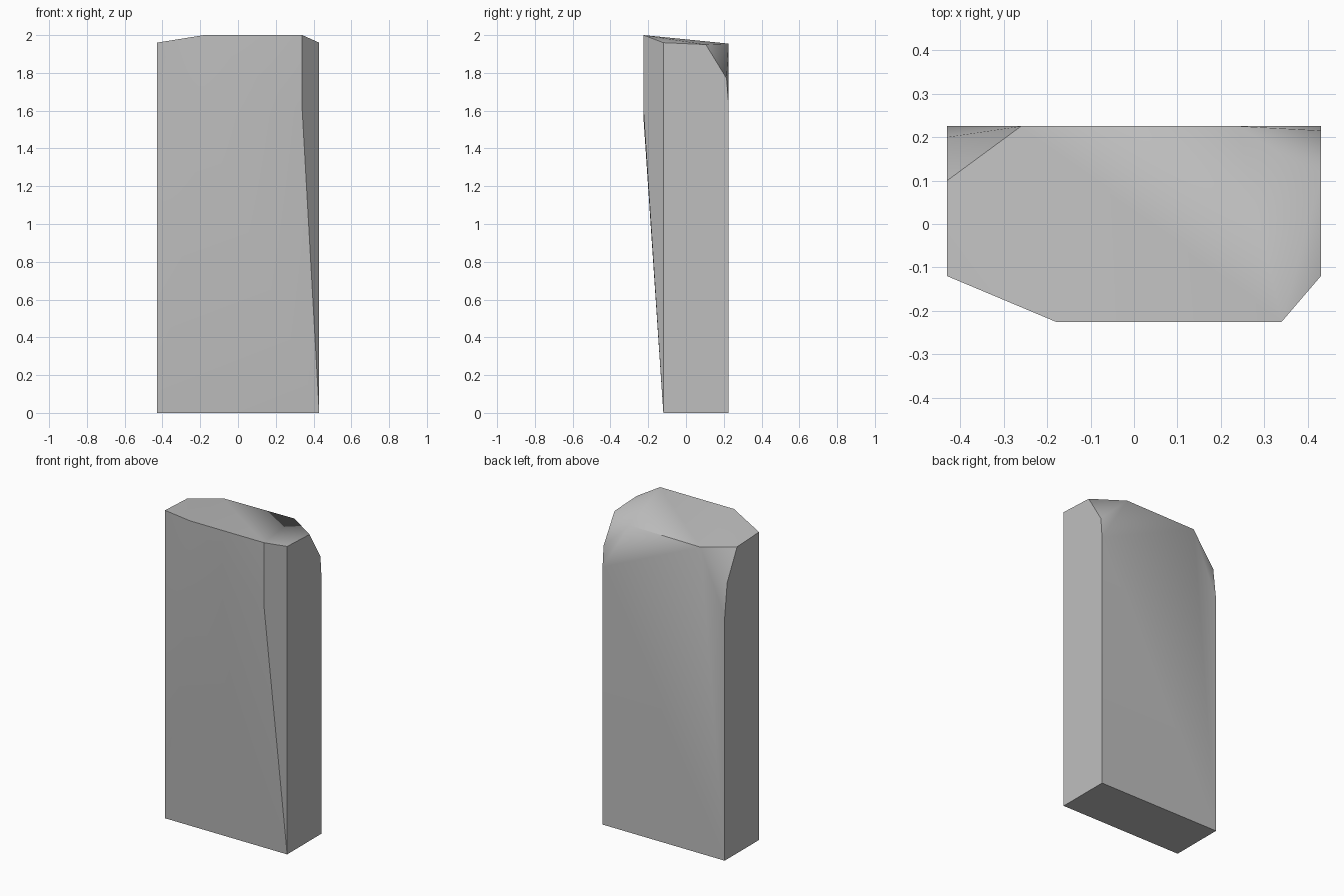
import bpy
import bmesh
from math import radians
from mathutils import Vector

cube = bpy.data.objects.get("Cube")
if cube:
    bpy.data.objects.remove(cube, do_unlink=True)

W, FRONT, SIDE_FRONT, BACK = 0.43, -0.225, -0.12, 0.225

# Stone colour
stone = bpy.data.materials.new("stone_grey")
stone.use_nodes = True
grey = (0.52, 0.52, 0.52, 1)
stone.diffuse_color = grey
bsdf = stone.node_tree.nodes["Principled BSDF"]
bsdf.inputs["Base Color"].default_value = grey
bsdf.inputs["Roughness"].default_value = 0.9

# Base rectangle and upper side corners
points = [(s * W, y, 0) for s in (-1, 1) for y in (SIDE_FRONT, BACK)]
points += [(s * W, SIDE_FRONT, 1.96) for s in (-1, 1)]

# Bulging front slab, leaning out from the base
points += [(-0.18, FRONT, 1.56), (0.34, FRONT, 1.6),
           (-0.18, FRONT, 2), (0.34, FRONT, 2)]

# Chipped back corners: top edge end, side top, side middle, side bottom
left_chip = Vector((0.24, BACK, 1.955))
right_chip = Vector((-0.26, BACK, 1.95))
points += [left_chip, (W, 0.105, 1.95), (W, 0.215, 1.77), (W, BACK, 1.64)]
points += [right_chip, (-W, 0.1, 1.95), (-W, 0.2, 1.76), (-W, BACK, 1.55)]

# Wrap the corners into one solid stone
bm = bmesh.new()
for p in points:
    bm.verts.new(p)
bmesh.ops.convex_hull(bm, input=bm.verts[:])
bmesh.ops.delete(bm, geom=[v for v in bm.verts if not v.link_faces], context="VERTS")
bmesh.ops.dissolve_limit(bm, angle_limit=radians(0.8),
                         verts=bm.verts[:], edges=bm.edges[:])
bmesh.ops.recalc_face_normals(bm, faces=bm.faces[:])


def at(vert, place):
    return (vert.co - place).length < 0.001


def is_soft(edge):
    """Chips blend into the back, and the left chip also into the top."""
    for place in (left_chip, right_chip):
        for v in edge.verts:
            if at(v, place):
                end = edge.other_vert(v).co
                on_top = end.z > 1.9
                return not on_top or (place is left_chip and end.x > 0.3)
    return False


for face in bm.faces:
    face.smooth = True
for edge in bm.edges:
    if edge.calc_face_angle(0) > radians(35) and not is_soft(edge):
        edge.smooth = False

mesh = bpy.data.meshes.new("stone_pillar")
bm.to_mesh(mesh)
bm.free()
mesh.materials.append(stone)
pillar = bpy.data.objects.new("stone_pillar", mesh)
bpy.context.collection.objects.link(pillar)
